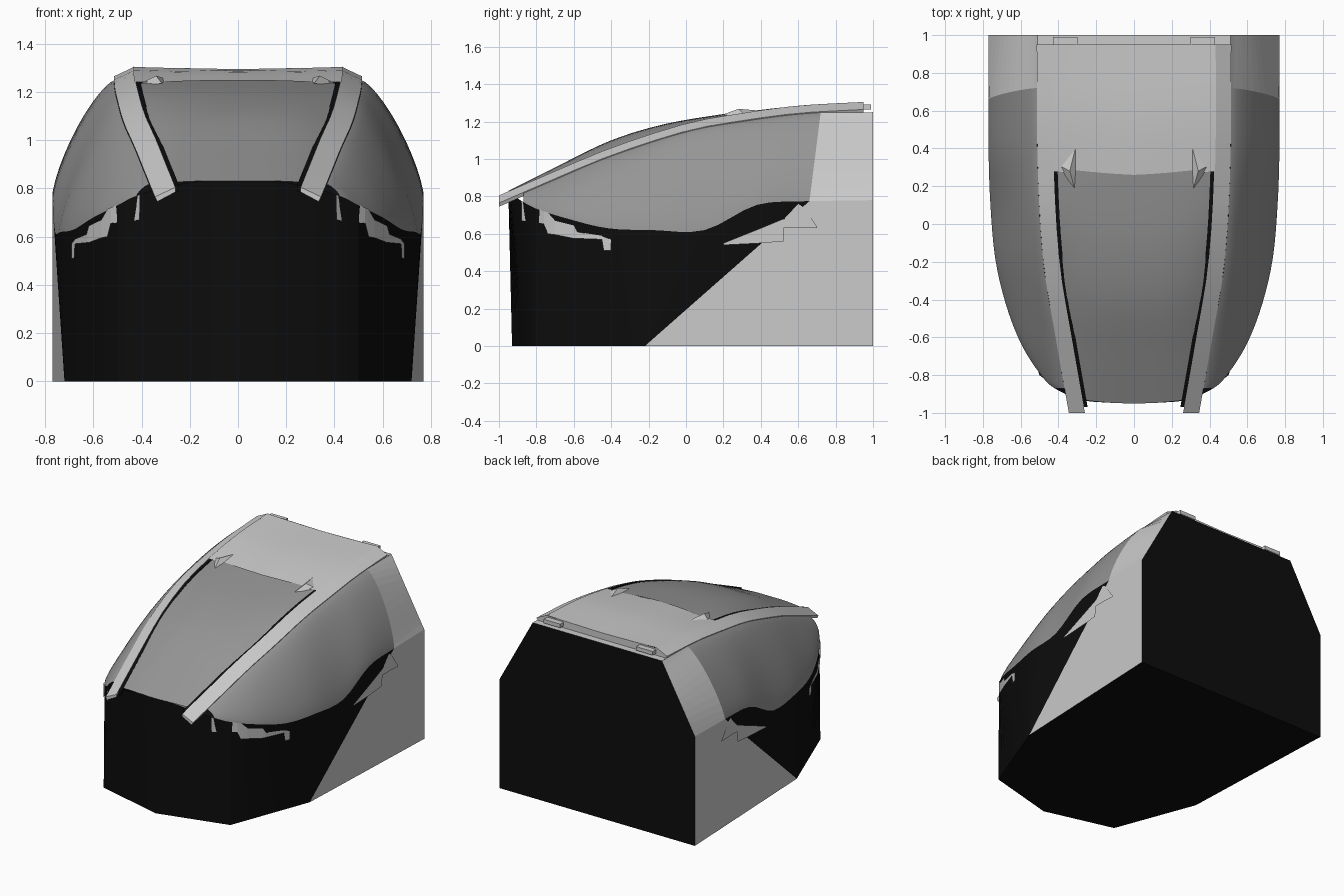
import bpy, bmesh, math
from mathutils import Vector

if "Cube" in bpy.data.objects:
    bpy.data.objects.remove(bpy.data.objects["Cube"])


def material(name, v):
    m = bpy.data.materials.new(name)
    m.diffuse_color = (v, v, v, 1)
    m.use_nodes = True
    m.node_tree.nodes["Principled BSDF"].inputs["Base Color"].default_value = m.diffuse_color
    return m


BLACK = material("black_trim", 0.004)
GLASS = material("tinted_glass", 0.3)
CORE = Vector((0, 0.2, 0.5))


def lerp(table, y):
    for a, b in zip(table, table[1:]):
        if y <= b[0]:
            t = max(0, (y - a[0]) / (b[0] - a[0]))
            return a[1] + (b[1] - a[1]) * t
    return table[-1][1]


def spline(pts, n=4):
    # Catmull-Rom resampling of a few control points
    p = [Vector(q) for q in pts]
    p = [2 * p[0] - p[1]] + p + [2 * p[-1] - p[-2]]
    out = []
    for a, b, c, d in zip(p, p[1:], p[2:], p[3:]):
        for i in range(n):
            t = i / n
            out.append(0.5 * (2*b + (c-a)*t + (2*a-5*b+4*c-d)*t*t + (3*b-a-3*c+d)*t**3))
    return out + [p[-2]]


def finish(name, bm, mat=None, smooth=None, mirror=True, outward=True):
    bmesh.ops.remove_doubles(bm, verts=bm.verts, dist=1e-5)
    bmesh.ops.dissolve_degenerate(bm, edges=bm.edges, dist=1e-5)
    if outward:
        for f in bm.faces:
            f.normal_update()
            if f.normal.dot(f.calc_center_median() - CORE) < 0:
                f.normal_flip()
    else:
        bmesh.ops.recalc_face_normals(bm, faces=bm.faces)
    me = bpy.data.meshes.new(name)
    bm.to_mesh(me)
    bm.free()
    ob = bpy.data.objects.new(name, me)
    bpy.context.collection.objects.link(ob)
    if mat:
        me.materials.append(mat)
    if smooth:
        for f in me.polygons:
            f.use_smooth = True
        me.set_sharp_from_angle(angle=math.radians(smooth))
    if mirror:
        ob.modifiers.new("mirror", 'MIRROR').merge_threshold = 0.001
    return ob


def loft(name, rows, mat=None, smooth=None, closed=False, caps=False):
    bm = bmesh.new()
    vs = [[bm.verts.new(p) for p in r] for r in rows]
    n = len(rows[0])
    for a, b in zip(vs, vs[1:]):
        for i in range(n if closed else n - 1):
            j = (i + 1) % n
            bm.faces.new((a[i], a[j], b[j], b[i]))
    if caps:
        bm.faces.new(vs[0])
        bm.faces.new(vs[-1])
    return finish(name, bm, mat, smooth, outward=not closed)


def polygon(name, pts, mat=None, mirror=False):
    bm = bmesh.new()
    bm.faces.new([bm.verts.new(p) for p in pts])
    return finish(name, bm, mat, None, mirror)


def box(name, x, y, z):
    pts = lambda v: [(x[0], v, z[0]), (x[1], v, z[0]), (x[1], v, z[1]), (x[0], v, z[1])]
    return loft(name, [pts(y[0]), pts(y[1])], closed=True, caps=True)


# Guide curves: sill line and pillar / windshield profiles along y
sill = spline([(0, -.95, .83), (.15, -.945, .83), (.28, -.93, .81), (.42, -.87, .77),
               (.5, -.79, .73), (.6, -.63, .68), (.68, -.42, .63), (.735, -.18, .62),
               (.76, .1, .62), (.77, .38, .755), (.77, .66, .775)])
for p in sill:
    p.x = min(p.x, .77)
rail_in = [(p.x, p.y) for p in spline([(-1, .26, 0), (-.6, .33, 0), (-.2, .395, 0), (.3, .425, 0), (.95, .43, 0)])]
rail_z = [(p.x, p.y) for p in spline([(-1, .805, 0), (-.7, .935, 0), (-.4, 1.06, 0), (0, 1.19, 0),
                                      (.3, 1.245, 0), (.6, 1.285, 0), (.95, 1.305, 0)])]
mid_z = [(p.x, p.y) for p in spline([(-.95, .83, 0), (-.7, .955, 0), (-.4, 1.1, 0), (-.1, 1.19, 0), (.26, 1.25, 0)])]

# Lower hull wall, down to a coarse polygonal footprint
foot_y = [(0, -.93), (.5, -.8), (.72, -.22)]
feet = [Vector((min(p.x, .72), lerp(foot_y, min(p.x, .72)), 0)) for p in sill]
loft("hull_wall", [sill, feet], BLACK)

# Flat floor and rear bulkhead
half = [(0, -.93, 0), (.5, -.8, 0), (.72, -.22, 0), (.77, 1, 0)]
flip = lambda pts: [(-x, y, z) for x, y, z in reversed(pts) if x]
polygon("floor", half + flip(half), BLACK)
rear = [(.77, 1, 0), (.77, 1, .78), (.51, 1, 1.25)]
polygon("rear_bulkhead", rear + flip(rear), BLACK)

# Rear side panels
polygon("rear_side_panel", [(.72, -.22, 0), (.77, 1, 0), (.77, 1, .78), (.77, .66, .775)], None, True)

# Bulging side windows, from pillar to sill
N = 12
arc = [((math.sin(i / N * math.pi / 2)) ** 1.5, max(0, math.cos(i / N * math.pi / 2)) ** 1.5) for i in range(N + 1)]
rows = []
for k, s in enumerate(sill[12:]):
    last = len(sill) - 13
    ty = s.y + .06 * (k / last) ** 4
    top = Vector((lerp(rail_in, ty) + .085, ty, lerp(rail_z, ty) - .045))
    rows.append([(top.x + (s.x - top.x) * a, s.y + (ty - s.y) * b, s.z + (top.z - s.z) * b) for a, b in arc])
loft("side_window", rows, GLASS, 40)

# Rear quarter panel blends the curved window edge into the straight bulkhead
back = [(.51 + .26 * i / N, 1, 1.25 - .47 * i / N) for i in range(N + 1)]
loft("rear_quarter_panel", [rows[-1], back])

# Windshield
rows = []
for i in range(21):
    t, row = i / 20, []
    for j in range(9):
        u = j / 8
        y = -.95 + .02 * u * u + t * (1.21 + .02 * u)
        zc, ze = lerp(mid_z, y), lerp(rail_z, y) - .012
        row.append(((lerp(rail_in, y) + .01) * u, y, zc + (ze - zc) * u ** 3))
    rows.append(row)
loft("windshield", rows, GLASS, 40)

# Roof panel with a shallow dip at the centre
rows = []
for i in range(11):
    row = []
    for j in range(7):
        u = j / 6
        y0 = .24 + .04 * u
        y = y0 + (.95 - y0) * i / 10
        row.append((u * (lerp(rail_in, y) + .005), y, lerp(rail_z, y) - .01 * (1 - u * u) + .016 * (1 - i / 10) * (1 - u)))
    rows.append(row)
loft("roof_panel", rows, None, 40)
polygon("roof_rear_ledge", [(-.51, .94, 1.25), (.51, .94, 1.25), (.51, 1, 1.25), (-.51, 1, 1.25)])
polygon("roof_rear_lip", [(-.51, .95, 1.25), (.51, .95, 1.25), (.43, .95, 1.303), (0, .95, 1.295), (-.43, .95, 1.303)])


# Roof pillars running front to back, and black seals inside them
def beam(name, y0, y1, xa, xb, za, zb, thick, mat=None):
    rows = []
    for i in range(15):
        y = y0 + (y1 - y0) * i / 14
        x, z = lerp(rail_in, y), lerp(rail_z, y)
        rows.append([(x + xa, y, z + za), (x + xb, y, z + zb),
                     (x + xb - .01, y, z + zb - thick), (x + xa, y, z + za - thick)])
    loft(name, rows, mat, 30, True, True)


beam("roof_pillar", -1, .95, 0, .085, 0, -.04, .02)
beam("pillar_seal", -.97, .3, -.02, .004, -.003, -.004, .03, BLACK)

# Small wedge clips at the windshield top and hinge blocks at the rear
bm = bmesh.new()
base = [bm.verts.new(p) for p in [(.3, .44, 1.255), (.315, .19, 1.235), (.415, .32, 1.23)]]
tip = bm.verts.new((.34, .28, 1.268))
bm.faces.new(base)
for i in range(3):
    bm.faces.new((base[i], base[(i + 1) % 3], tip))
finish("wedge_clip", bm, outward=False)
box("rear_hinge", (.3, .43), (.94, .99), (1.265, 1.292))


# Stepped skirt pieces laid on the hull, as (y, top z, bottom z) columns
def skirt(name, cols):
    outline = [(p.y, p.x) for p in sill]
    rows = [[(min(lerp(outline, y) + .006, .772), y, a), (min(lerp(outline, y) + .006, .772), y, b)] for y, a, b in cols]
    loft(name, rows)


skirt("front_skirt", [(-.88, .775, .67), (-.76, .72, .655), (-.74, .715, .6), (-.7, .67, .595),
                      (-.6, .645, .575), (-.58, .61, .575), (-.45, .59, .57), (-.44, .585, .51), (-.4, .57, .51)])
skirt("rear_skirt", [(.2, .55, .54), (.4, .63, .55), (.52, .68, .56), (.525, .68, .635),
                     (.6, .76, .635), (.63, .74, .635), (.7, .64, .63)])
